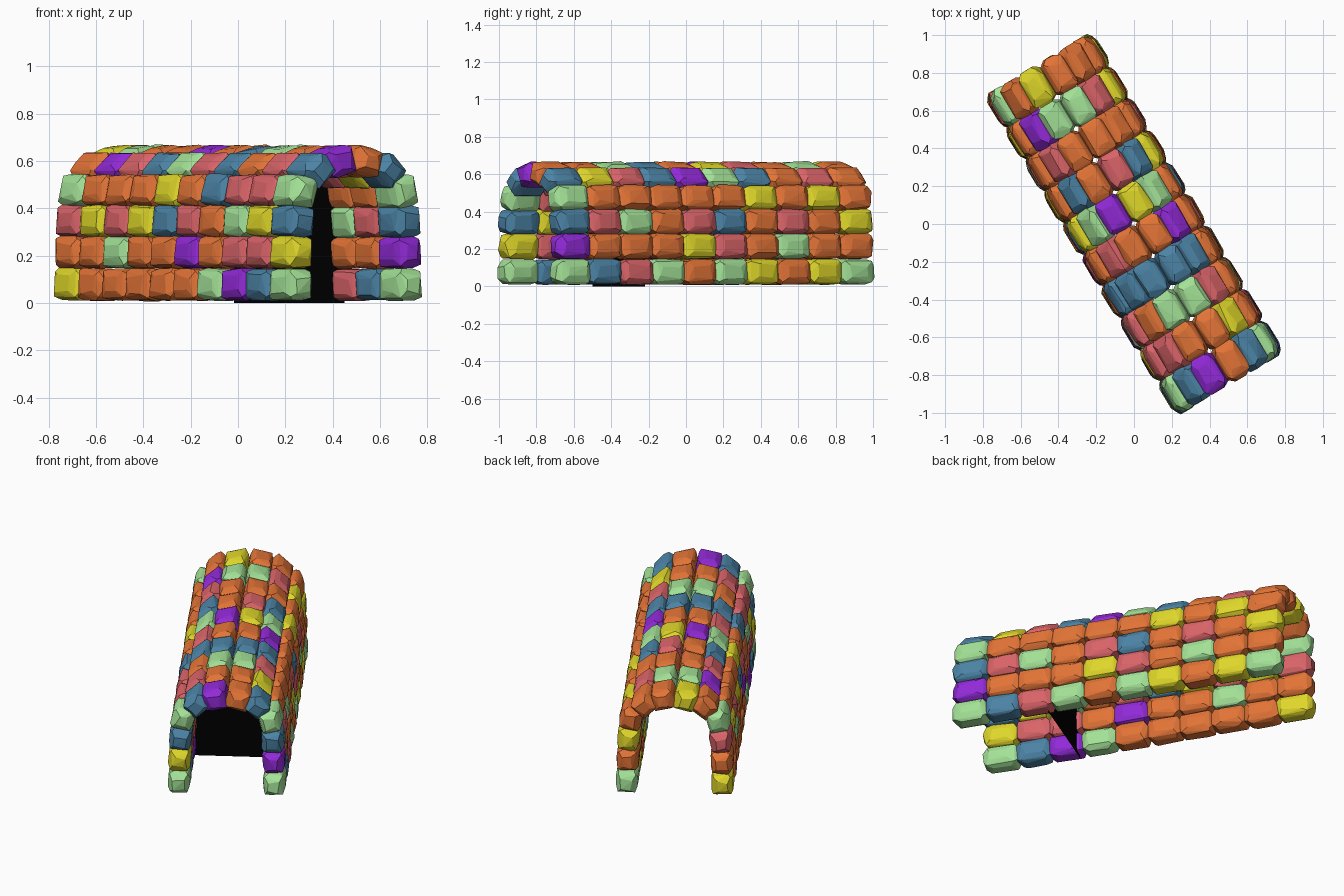
import bpy, bmesh, random
from math import radians, cos, sin
from mathutils import Matrix, Vector

if "Cube" in bpy.data.objects:
    bpy.data.objects.remove(bpy.data.objects["Cube"])

random.seed(4)
ROT = Matrix.Rotation(radians(31.0), 4, 'Z')
PITCH = 0.196

COLOURS = {
    'O': ("orange", (0.77, 0.175, 0.038, 1)), 'Y': ("yellow", (0.74, 0.68, 0.023, 1)),
    'G': ("green", (0.37, 0.76, 0.31, 1)), 'B': ("blue", (0.072, 0.23, 0.38, 1)),
    'R': ("rose", (0.70, 0.127, 0.14, 1)), 'P': ("purple", (0.29, 0.023, 0.69, 1)),
    'K': ("black", (0.0, 0.0, 0.0, 1)),
}
MATS = {}
for key, (name, rgba) in COLOURS.items():
    MATS[key] = bpy.data.materials.new(name + "_stone")
    MATS[key].diffuse_color = rgba

# Half arch: offset from centre line, height, outward tilt in degrees
HALF = [(0.272, 0.078, 2), (0.268, 0.214, 3), (0.263, 0.345, 5),
        (0.248, 0.471, 13), (0.172, 0.560, 47), (0.066, 0.598, 77)]

# Stone colours, back to front, from left foot over the crown to right foot
ROWS = ["YOOOOOGPBG", "OOGOOPORRY", "RYRYBROGYB", "GOOOYOBRRG",
        "OPRBGRBORB", "YGOOPOBGOP", "OGORYOBGOO", "OROBGPBRYB",
        "OYOYOOOOOG", "YOROBROGRB", "OOGORYOOOP", "GYOYGOGRBG"]


def new_object(name, bm, mat):
    mesh = bpy.data.meshes.new(name)
    bm.to_mesh(mesh)
    bm.free()
    mesh.materials.append(mat)
    ob = bpy.data.objects.new(name, mesh)
    bpy.context.collection.objects.link(ob)
    return ob


def stone_mesh(half):
    """Faceted rock: jittered chamfered box wrapped in a convex hull."""
    bm = bmesh.new()
    inset = ((1.0, 0.50, 0.48), (0.46, 1.0, 0.46), (0.50, 0.58, 1.0), (0.80, 0.78, 0.82))
    for sx in (-1, 1):
        for sy in (-1, 1):
            for sz in (-1, 1):
                for full, f in enumerate(inset):
                    p = [s * h * k for s, h, k in zip((sx, sy, sz), half, f)]
                    for i in range(3):
                        j = 0.04 if i == full or full == 3 else 0.16
                        p[i] += random.uniform(-j, j) * half[i]
                    bm.verts.new(p)
    res = bmesh.ops.convex_hull(bm, input=bm.verts)
    junk = [g for g in res['geom_interior'] if isinstance(g, bmesh.types.BMVert)]
    bmesh.ops.delete(bm, geom=junk, context='VERTS')
    return bm


# Stones: local x = outward, y = along tunnel, z = along the arch
for r, row in enumerate(ROWS):
    side = -1 if r < 6 else 1
    w, z, tilt = HALF[r if r < 6 else 11 - r]
    t = radians(tilt)
    out = Vector((side * cos(t), 0, sin(t)))
    along = Vector((0, 1, 0))
    up = out.cross(along)
    basis = Matrix((out, along, up)).transposed().to_4x4()
    for i, c in enumerate(row):
        y = (4.5 - i) * PITCH
        bm = stone_mesh((0.063, 0.107, 0.067))
        bm.transform(ROT @ Matrix.Translation((side * w, y, z)) @ basis)
        bmesh.ops.recalc_face_normals(bm, faces=bm.faces)
        new_object(f"arch_stone_{r + 1}_{i + 1}", bm, MATS[c])

# Black screen closing the tunnel behind the entrance
bm = bmesh.new()
left = [(-0.272, 0.0)] + [(-w, z) for w, z, _ in HALF]
outline = left + [(-x, z) for x, z in reversed(left)]
bm.faces.new([bm.verts.new((x, -0.42, z)) for x, z in outline])
bm.transform(ROT)
new_object("dark_screen", bm, MATS['K'])

for m in bpy.data.materials:
    if m.users and not m.is_grease_pencil:
        m.use_nodes = True
        m.node_tree.nodes["Principled BSDF"].inputs["Base Color"].default_value = m.diffuse_color
